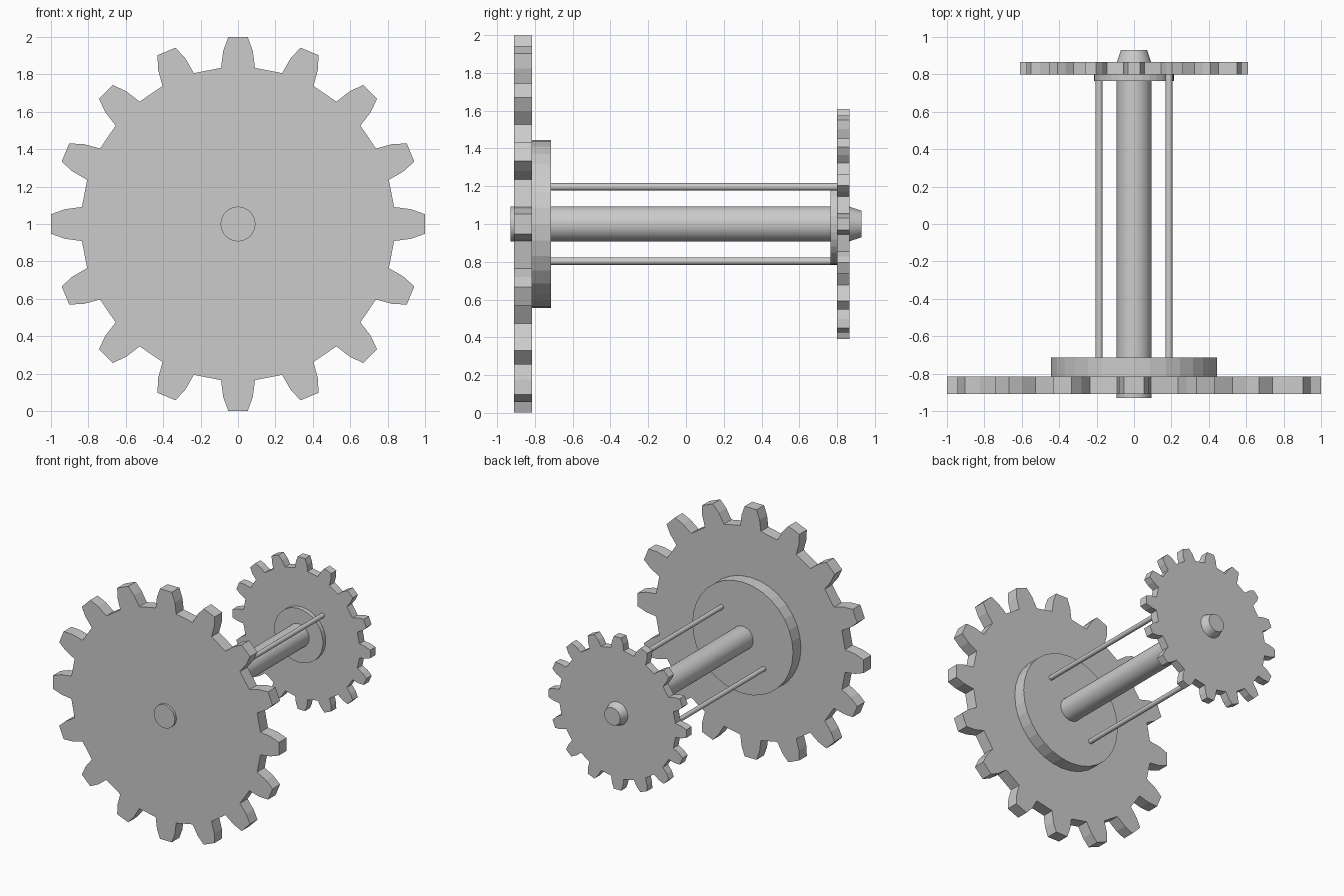
import bpy, bmesh, math
from mathutils import Matrix, Vector

if "Cube" in bpy.data.objects:
    bpy.data.objects.remove(bpy.data.objects["Cube"])

AXLE_Z = 1.0
TEETH = 16

grey = bpy.data.materials.new("plain_grey")
grey.use_nodes = True
colour = (0.6, 0.6, 0.6, 1)
grey.diffuse_color = colour
grey.node_tree.nodes["Principled BSDF"].inputs["Base Color"].default_value = colour


def finish(name, bm, smooth=False):
    bmesh.ops.recalc_face_normals(bm, faces=bm.faces)
    mesh = bpy.data.meshes.new(name)
    bm.to_mesh(mesh)
    bm.free()
    mesh.materials.append(grey)
    obj = bpy.data.objects.new(name, mesh)
    bpy.context.collection.objects.link(obj)
    if smooth:
        bpy.ops.object.select_all(action='DESELECT')
        obj.select_set(True)
        bpy.context.view_layer.objects.active = obj
        bpy.ops.object.shade_smooth_by_angle(angle=math.radians(35))
    return obj


def gear(name, radius, root, y0, y1):
    """Toothed disc: tapered teeth with a flat tip, extruded along y."""
    bm = bmesh.new()
    half_tooth = [(root, 6.2), (0.45 * root + 0.55 * radius, 4.9), (radius, 3.0)]
    tooth = [(r, -a) for r, a in half_tooth] + [(r, a) for r, a in reversed(half_tooth)]
    outline = []
    for i in range(TEETH):
        for r, a in tooth:
            t = math.radians(a) + i * math.tau / TEETH
            outline.append(bm.verts.new((r * math.cos(t), y0, AXLE_Z + r * math.sin(t))))
    face = bm.faces.new(outline)
    result = bmesh.ops.extrude_face_region(bm, geom=[face], use_keep_orig=True)
    moved = [v for v in result["geom"] if isinstance(v, bmesh.types.BMVert)]
    bmesh.ops.translate(bm, verts=moved, vec=Vector((0, y1 - y0, 0)))
    return finish(name, bm)


def rod(name, y0, y1, r0, r1, sides=32, x=0, z=0, smooth=True):
    """Cylinder or cone along y, offset from the axle line."""
    bm = bmesh.new()
    place = Matrix.Translation((x, (y0 + y1) / 2, AXLE_Z + z)) @ Matrix.Rotation(-math.pi / 2, 4, 'X')
    bmesh.ops.create_cone(bm, cap_ends=True, segments=sides, radius1=r0, radius2=r1,
                          depth=y1 - y0, matrix=place)
    return finish(name, bm, smooth)


# Gears
gear("large_gear", 1.0, 0.84, -0.91, -0.815)
gear("small_gear", 0.61, 0.515, 0.80, 0.865)

# Hubs against the inner gear faces
rod("large_hub", -0.815, -0.715, 0.445, 0.445, smooth=False)
rod("small_hub", 0.765, 0.80, 0.215, 0.215, smooth=False)

# Axle with a tapered end
rod("axle", -0.93, 0.865, 0.093, 0.093)
rod("axle_tip", 0.865, 0.93, 0.092, 0.07)

# Pair of thin tie rods on opposite sides of the axle
for side, label in ((1, "left"), (-1, "right")):
    rod(label + "_tie_rod", -0.72, 0.805, 0.019, 0.019, 16, 0.187 * side, 0.197 * side)
